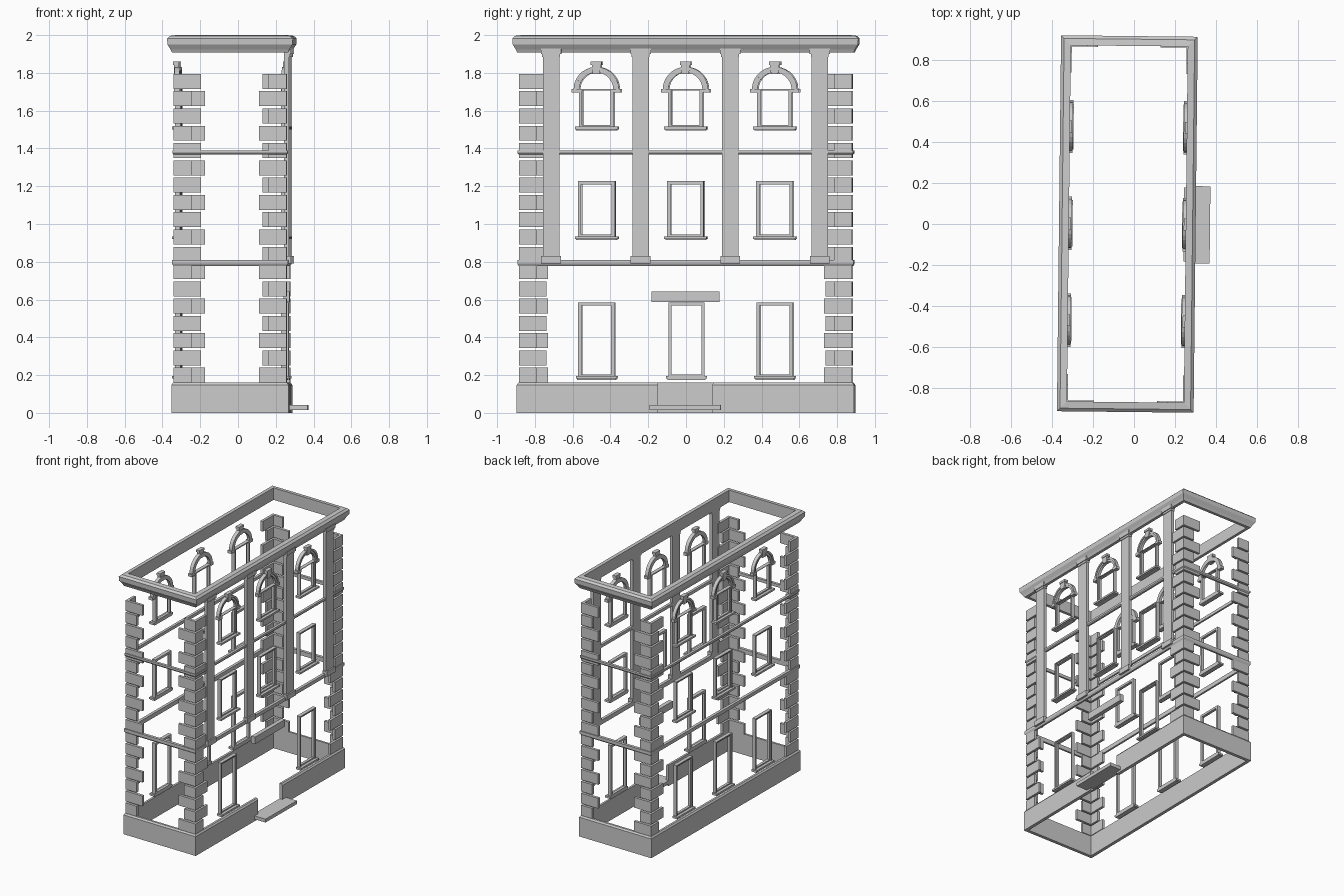
import bpy, bmesh, math
from mathutils import Matrix

cube = bpy.data.objects.get("Cube")
if cube:
    bpy.data.objects.remove(cube)

HX, HY = 0.285, 0.868          # half size of the bare wall planes
PLACE = Matrix.Translation((-0.0325, 0, 0)) @ Matrix.Rotation(-0.011, 4, 'Z')

stone = bpy.data.materials.new("pale stone")
stone.use_nodes = True
stone.diffuse_color = (0.6, 0.6, 0.6, 1)
stone.node_tree.nodes["Principled BSDF"].inputs["Base Color"].default_value = (0.6, 0.6, 0.6, 1)


def finish(bm, name):
    bmesh.ops.recalc_face_normals(bm, faces=bm.faces)
    mesh = bpy.data.meshes.new(name)
    bm.to_mesh(mesh)
    bm.free()
    mesh.transform(PLACE)
    mesh.materials.append(stone)
    obj = bpy.data.objects.new(name, mesh)
    bpy.context.scene.collection.objects.link(obj)


def prism(bm, ring_a, ring_b):
    a = [bm.verts.new(p) for p in ring_a]
    b = [bm.verts.new(p) for p in ring_b]
    n = len(a)
    bm.faces.new(a)
    bm.faces.new(b[::-1])
    for i in range(n):
        j = (i + 1) % n
        bm.faces.new((a[i], b[i], b[j], a[j]))


def plate(bm, side, outline, d0, d1):
    """Outline in (y, z) on a long wall, from depth d0 to d1 off the wall."""
    prism(bm, [(side * (HX + d0), y, z) for y, z in outline],
          [(side * (HX + d1), y, z) for y, z in outline])


def block(bm, side, y0, y1, z0, z1, d0, d1):
    plate(bm, side, [(y0, z0), (y1, z0), (y1, z1), (y0, z1)], d0, d1)


def moulding(name, profile, gap=None):
    """Sweep an (offset, z) profile round the building, with an optional gap in +x."""
    path = [(1, 1, None), (-1, 1, None), (-1, -1, None), (1, -1, None)]
    if gap:
        path = [(1, 1, gap)] + path + [(1, -1, -gap)]
    bm = bmesh.new()
    rings = [[bm.verts.new((sx * (HX + o), sy * (HY + o) if y is None else y, z))
              for o, z in profile] for sx, sy, y in path]
    n, m = len(profile), len(rings)
    for r in range(m - 1 if gap else m):
        a, b = rings[r], rings[(r + 1) % m]
        for i in range(n):
            j = (i + 1) % n
            bm.faces.new((a[i], a[j], b[j], b[i]))
    if gap:
        bm.faces.new(rings[0])
        bm.faces.new(rings[-1])
    finish(bm, name)


# Plinth, belts and cornice
moulding("plinth", [(0, 0), (0.025, 0), (0.025, 0.148), (0.016, 0.16), (0, 0.16)], gap=0.145)
moulding("lower_belt", [(0, 0.777), (0.014, 0.777), (0.022, 0.79), (0.022, 0.81), (0, 0.81)])
moulding("upper_belt", [(0, 1.367), (0.014, 1.367), (0.02, 1.375), (0.02, 1.39), (0, 1.39)])
moulding("cornice", [(0, 1.908), (0.022, 1.908), (0.03, 1.925), (0.046, 1.95), (0.048, 1.982),
                     (0.033, 1.996), (0, 2.0)])

# Corner quoins: L-shaped blocks, long and short legs alternating
LONG, SHORT, THICK = 0.147, 0.096, 0.02
bm = bmesh.new()
for sx in (-1, 1):
    for sy in (-1, 1):
        for k in range(18):
            long_x = (k % 2 == 1) == (sx == sy)
            lx, ly = (LONG, SHORT) if long_x else (SHORT, LONG)
            legs = [(0, 0), (lx, 0), (lx, THICK), (THICK, THICK), (THICK, ly), (0, ly)]
            xy = [(sx * (HX + 0.015 - a), sy * (HY + 0.014 - b)) for a, b in legs]
            z = 0.16 + k * 0.0915
            prism(bm, [(x, y, z) for x, y in xy], [(x, y, z + 0.079) for x, y in xy])
finish(bm, "corner_quoins")


# Window frames
def frame(bm, side, yc, half, z0, z1, head=0.017):
    for w, h, d in ((0.009, head / 2, 0.01), (0.017, head, 0.003)):
        for s in (-1, 1):
            e = yc + s * half
            block(bm, side, min(e, e - s * w), max(e, e - s * w), z0, z1, -0.018, d)
        block(bm, side, yc - half + w, yc + half - w, z1 - h, z1, -0.018, d)
    block(bm, side, yc - half + 0.017, yc + half - 0.017, z0, z0 + 0.009, -0.018, 0.003)


def sill(bm, side, yc, half, z0):
    block(bm, side, yc - half, yc + half, z0 + 0.006, z0 + 0.02, -0.018, 0.025)
    block(bm, side, yc - half + 0.007, yc + half - 0.007, z0, z0 + 0.006, -0.018, 0.017)


def arch(bm, side, yc, zc, r0, r1, depth):
    steps = 14
    angles = [math.pi * i / steps for i in range(steps + 1)]
    for a, b in zip(angles, angles[1:]):
        corners = ((r0, a), (r1, a), (r1, b), (r0, b))
        plate(bm, side, [(yc + r * math.cos(t), zc + r * math.sin(t)) for r, t in corners],
              -0.015, depth)


for side, label in ((1, "street"), (-1, "rear")):
    frames, sills, arches, keys = (bmesh.new() for _ in range(4))
    for yc in (-0.472, 0, 0.472):
        if side == -1 or yc:
            frame(frames, side, yc, 0.096, 0.195, 0.585)
            sill(sills, side, yc, 0.108, 0.175)
        frame(frames, side, yc, 0.097, 0.935, 1.227)
        sill(sills, side, yc, 0.113, 0.915)
        frame(frames, side, yc, 0.092, 1.515, 1.714, head=0.008)
        sill(sills, side, yc, 0.113, 1.495)
        arch(arches, side, yc, 1.712, 0.09, 0.108, 0.006)
        arch(arches, side, yc, 1.712, 0.106, 0.12, 0.012)
        for s in (-1, 1):
            ends = sorted((yc + s * 0.09, yc + s * 0.13))
            block(arches, side, ends[0], ends[1], 1.695, 1.716, -0.015, 0.016)
        plate(keys, side, [(yc - 0.019, 1.795), (yc + 0.019, 1.795), (yc + 0.024, 1.845),
                           (yc - 0.024, 1.845)], -0.01, 0.016)
        block(keys, side, yc - 0.029, yc + 0.029, 1.843, 1.86, -0.01, 0.02)
    finish(frames, label + "_window_frames")
    finish(sills, label + "_window_sills")
    finish(arches, label + "_window_arches")
    finish(keys, label + "_keystones")

# Pilasters on the street side
bm = bmesh.new()
for yc in (-0.711, -0.237, 0.237, 0.711):
    block(bm, 1, yc - 0.044, yc + 0.044, 0.825, 1.9, 0, 0.025)
    block(bm, 1, yc - 0.052, yc + 0.052, 0.79, 0.83, 0, 0.036)
    block(bm, 1, yc - 0.047, yc + 0.047, 1.885, 1.9, 0, 0.03)
    block(bm, 1, yc - 0.054, yc + 0.054, 1.9, 1.93, 0, 0.036)
finish(bm, "pilasters")

# Doorway
bm = bmesh.new()
block(bm, 1, -0.18, 0.18, 0.588, 0.642, -0.01, 0.022)
finish(bm, "door_lintel")
bm = bmesh.new()
block(bm, 1, -0.188, 0.188, 0.015, 0.041, 0, 0.118)
finish(bm, "door_step")
